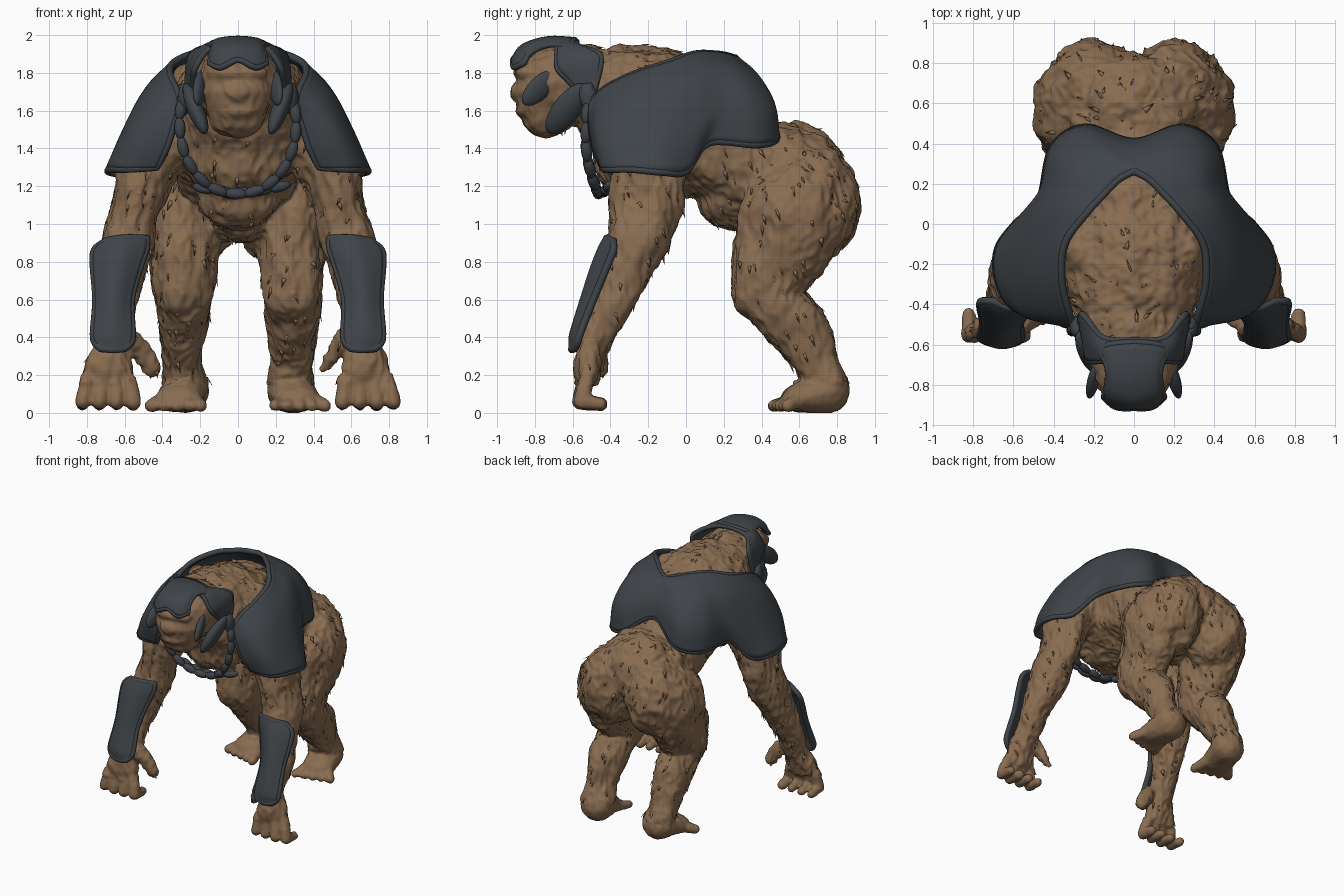
import bpy, bmesh, math, random
from mathutils import Vector, Matrix, Euler, noise

if "Cube" in bpy.data.objects:
    bpy.data.objects.remove(bpy.data.objects["Cube"])

random.seed(4)

def material(name, rgb):
    m = bpy.data.materials.new(name)
    m.diffuse_color = (*rgb, 1)
    m.use_nodes = True
    m.node_tree.nodes["Principled BSDF"].inputs["Base Color"].default_value = m.diffuse_color
    return m

FUR = material("brown_fur", (0.25, 0.15, 0.081))
ARMOUR = material("slate_armour", (0.05, 0.058, 0.066))

def finish(name, bm, mat, smooth=True):
    bmesh.ops.recalc_face_normals(bm, faces=bm.faces)
    me = bpy.data.meshes.new(name)
    bm.to_mesh(me)
    bm.free()
    me.materials.append(mat)
    for p in me.polygons:
        p.use_smooth = smooth
    ob = bpy.data.objects.new(name, me)
    bpy.context.collection.objects.link(ob)
    return ob

def blob(bm, c, r, rot=(0, 0, 0), sub=2):
    m = Matrix.LocRotScale(Vector(c), Euler([math.radians(a) for a in rot]), Vector(r))
    bmesh.ops.create_icosphere(bm, subdivisions=sub, radius=1, matrix=m)

def chain(bm, pts, sides=(1, -1)):
    """Overlapping ellipsoids (x, y, z, rx, ry, rz) between the given stations."""
    for a, b in zip(pts, pts[1:]):
        a, b = [p if len(p) == 6 else (*p[:3], p[3], p[3], p[3]) for p in (a, b)]
        d = (Vector(a[:3]) - Vector(b[:3])).length
        n = max(1, math.ceil(d / (0.3 * min(a[3:] + b[3:]))))
        for i in range(n + 1):
            p = [u + (v - u) * i / n for u, v in zip(a, b)]
            for s in sides:
                blob(bm, (s * p[0], p[1], p[2]), p[3:])

# ---- furry body: ellipsoid chains fused into one skin ----
bm = bmesh.new()
# torso, pelvis, belly, shoulder muscles
chain(bm, [(0, -.40, 1.65, .32, .19, .28), (0, -.2, 1.53, .40, .32, .39), (0, .08, 1.5, .36, .29, .37),
           (0, .32, 1.29, .34, .26, .26), (0, .58, 1.23, .36, .28, .31)], (1,))
blob(bm, (0, -.31, 1.41), (.31, .19, .27))
blob(bm, (0, .25, 1.14), (.23, .2, .17))
blob(bm, (0, .43, 1.05), (.2, .2, .15))
chain(bm, [(0, -.35, 1.7, .31, .22, .25), (0, -.12, 1.68, .33, .22, .25)], (1,))
chain(bm, [(.22, -.33, 1.69, .12, .14, .13), (.24, -.12, 1.72, .11, .16, .14)])
# head
chain(bm, [(0, -.48, 1.72, .26, .16, .22), (0, -.69, 1.75, .225, .21, .205)], (1,))
chain(bm, [(0, -.765, 1.70, .2, .155, .14), (0, -.73, 1.565, .15, .14, .11)], (1,))
blob(bm, (0, -.83, 1.8), (.17, .085, .06))
blob(bm, (0, -.9, 1.7), (.07, .035, .05))
blob(bm, (0, -.85, 1.6), (.1, .05, .04))
# leg
chain(bm, [(.2, .66, 1.11, .24, .265, .32), (.275, .58, 1.06, .235, .29, .28), (.29, .5, .85, .185, .26, .2),
           (.29, .41, .63, .16, .165, .15), (.29, .58, .47, .14, .175, .14),
           (.295, .68, .28, .11, .115, .1), (.28, .755, .12, .13, .115, .125), (.31, .6, .075, .13, .1, .075)])
for i in range(5):
    chain(bm, [(.23 + .042 * i, .6, .065, .045), (.195 + .066 * i, .465 + .018 * i, .038, .034)])
# arm
chain(bm, [(.35, -.2, 1.49, .19, .2, .2), (.49, -.2, 1.29, .16, .2, .16), (.54, -.21, 1.1, .13, .195, .15),
           (.57, -.24, .95, .145, .17, .14), (.605, -.31, .78, .125, .14, .14), (.645, -.4, .57, .105, .105, .1),
           (.665, -.49, .36, .085, .08, .1), (.68, -.52, .23, .135, .07, .1)])
for i in range(4):
    x, y = .575 + .072 * i, -.56 + .012 * abs(i - 1.5)
    chain(bm, [(x, -.535, .17, .045), (x + .017 * i - .02, y - .01, .06, .041), (x + .017 * i - .02, -.45, .045, .035)])
chain(bm, [(.57, -.5, .38, .06), (.515, -.47, .33, .05), (.455, -.45, .235, .035)])
raw = finish("raw_body", bm, FUR)
mod = raw.modifiers.new("fuse", 'REMESH')
mod.mode = 'VOXEL'
mod.voxel_size = .0125
mod = raw.modifiers.new("soften", 'SMOOTH')
mod.iterations = 5
dg = bpy.context.evaluated_depsgraph_get()
skin = bpy.data.meshes.new_from_object(raw.evaluated_get(dg))
bpy.data.objects.remove(raw)
bm = bmesh.new()
bm.from_mesh(skin)
bm.normal_update()
# matted relief, stretched along the fall of the fur
moves = []
for v in bm.verts:
    p = v.co
    k = .3 if p.z < .15 else .6 if p.y < -.7 else 1
    h = noise.noise(Vector((p.x * 8, p.y * 8, p.z * 5)))
    f = 1 - abs(noise.noise(Vector((p.x * 20, p.y * 20, p.z * 10)))) * 2
    moves.append(v.normal * k * (.024 * h + .011 * f - .004))
for v, d in zip(bm.verts, moves):
    v.co += d
    v.co.z = max(v.co.z, 0)
bm.normal_update()
# small flat hanging tufts
spots = [(f.calc_center_median(), f.normal.copy()) for f in random.sample(list(bm.faces), 700)]
for p, n in spots:
    if p.z < .16 or p.y < -.68:
        continue
    flow = Vector((random.uniform(-.4, .4), .35, -1))
    flow -= n * flow.dot(n)
    if flow.length < .3:
        continue
    flow.normalize()
    side = n.cross(flow) * random.uniform(.008, .02)
    tip = p + flow * random.uniform(.03, .07) + n * .005
    a, b, c, t = [bm.verts.new(q) for q in (p + side - n * .006, p - side - n * .006, p + n * .004, tip)]
    for tri in ((a, c, t), (c, b, t), (b, a, t), (a, b, c)):
        bm.faces.new(tri)
finish("furry_body", bm, FUR)

# ---- armour shells: lofted grids with a thickness and a rolled rim ----
def catmull(pts, n):
    out = []
    ext = [pts[0] * 2 - pts[1]] + pts + [pts[-1] * 2 - pts[-2]]
    for i in range(1, len(ext) - 2):
        a, b, c, d = ext[i - 1:i + 3]
        for k in range(n):
            t = k / n
            out.append(.5 * (2 * b + (c - a) * t + (2 * a - 5 * b + 4 * c - d) * t * t
                             + (3 * b - a - 3 * c + d) * t ** 3))
    return out + [pts[-1]]

def shell(name, rows, thick=.035, n=6, join=True, side=1):
    rows = [[Vector((p[0] * side, p[1], p[2])) for p in r] for r in rows]
    if join:   # the last row lies on the centre line
        rows += [[Vector((-p.x, p.y, p.z)) for p in r] for r in rows[-2::-1]]
    rows = [catmull(r, n) for r in rows]
    g = [list(c) for c in zip(*[catmull(list(c), n) for c in zip(*rows)])]
    bm = bmesh.new()
    vs = [[bm.verts.new(p) for p in r] for r in g]
    for r, s in zip(vs, vs[1:]):
        for i in range(len(r) - 1):
            bm.faces.new((r[i], r[i + 1], s[i + 1], s[i]))
    ob = finish(name, bm, ARMOUR)
    m = ob.modifiers.new("thickness", 'SOLIDIFY')
    m.thickness, m.offset = thick, 0
    rim = g[0] + [r[-1] for r in g[1:]] + g[-1][-2::-1] + [r[0] for r in g[-2:0:-1]]
    cu = bpy.data.curves.new(name + "_rim", 'CURVE')
    cu.dimensions = '3D'
    cu.bevel_depth, cu.bevel_resolution = thick * .57, 2
    sp = cu.splines.new('POLY')
    sp.points.add(len(rim) - 1)
    for q, p in zip(sp.points, rim):
        q.co = (*p, 1)
    sp.use_cyclic_u = True
    cu.materials.append(ARMOUR)
    bpy.context.collection.objects.link(bpy.data.objects.new(name + "_rim", cu))

# shoulder cape: stations from the chest edge round the shoulder to the spine, neck to hem
shell("shoulder_cape", [
    [(.30, -.51, 1.64), (.34, -.50, 1.52), (.38, -.48, 1.40), (.43, -.44, 1.30)],
    [(.33, -.42, 1.72), (.44, -.45, 1.60), (.53, -.45, 1.45), (.59, -.42, 1.29)],
    [(.36, -.28, 1.79), (.49, -.30, 1.66), (.59, -.32, 1.47), (.675, -.29, 1.29)],
    [(.345, -.10, 1.85), (.485, -.11, 1.70), (.59, -.13, 1.50), (.68, -.13, 1.275)],
    [(.24, .05, 1.90), (.42, .06, 1.77), (.53, .04, 1.52), (.59, 0, 1.28)],
    [(.14, .16, 1.90), (.34, .18, 1.81), (.44, .18, 1.62), (.47, .12, 1.43)],
    [(.08, .22, 1.89), (.29, .29, 1.80), (.39, .35, 1.62), (.405, .38, 1.42)],
    [(.03, .25, 1.88), (.17, .36, 1.79), (.25, .455, 1.63), (.24, .48, 1.46)],
    [(0, .26, 1.88), (0, .32, 1.82), (0, .38, 1.73), (0, .41, 1.61)]])

# brow plate
shell("brow_plate", [
    [(.15, -.86, 1.85), (.135, -.82, 1.91), (.13, -.72, 1.95), (.17, -.62, 1.935)],
    [(.09, -.91, 1.83), (.10, -.85, 1.925), (.095, -.73, 1.97), (.11, -.60, 1.965)],
    [(0, -.915, 1.87), (0, -.86, 1.94), (0, -.73, 1.98), (0, -.59, 1.975)]], .03, 4)

# band over the head and behind the ears
shell("head_band", [
    [(.25, -.54, 1.68), (.26, -.51, 1.68), (.27, -.49, 1.69)],
    [(.235, -.63, 1.77), (.255, -.53, 1.82), (.26, -.45, 1.86)],
    [(.225, -.68, 1.83), (.23, -.57, 1.88), (.23, -.48, 1.91)],
    [(.15, -.68, 1.93), (.16, -.62, 1.945), (.15, -.57, 1.94)],
    [(0, -.68, 1.975), (0, -.63, 1.978), (0, -.58, 1.965)]], .03, 4)

# forearm guards
for s, w in ((1, "right"), (-1, "left")):
    shell(w + "_forearm_guard", [
        [(.485, -.385, .925), (.60, -.42, .925), (.70, -.385, .91)],
        [(.487, -.40, .87), (.62, -.45, .87), (.76, -.385, .86)],
        [(.52, -.43, .77), (.64, -.49, .77), (.765, -.42, .77)],
        [(.565, -.49, .60), (.66, -.545, .60), (.752, -.49, .60)],
        [(.56, -.56, .42), (.665, -.60, .42), (.765, -.56, .42)],
        [(.57, -.58, .37), (.66, -.605, .365), (.755, -.575, .37)],
        [(.60, -.595, .34), (.66, -.605, .335), (.725, -.59, .34)]], .035, 5, False, s)

# cheek, jaw and neck plates
bm = bmesh.new()
for s in (1, -1):
    blob(bm, (s * .2, -.775, 1.72), (.03, .062, .122), (-46, s * 8, s * 20), 3)
    blob(bm, (s * .225, -.63, 1.61), (.045, .075, .17), (-35, s * 22, 0), 3)
    blob(bm, (s * .285, -.51, 1.66), (.035, .05, .09), (20, 0, 0), 3)
finish("cheek_plates", bm, ARMOUR)

# chest chain: overlapping links along a hanging loop
def links(name, pts, r, step):
    pts = [Vector(p) for p in pts]
    path = catmull(pts + [Vector((-p.x, p.y, p.z)) for p in pts[-2::-1]], 40)
    bm = bmesh.new()
    last = path[0]
    for p in path[1:]:
        if (p - last).length >= step:
            q = (p - last).to_track_quat('Z', 'Y')
            m = Matrix.LocRotScale((p + last) / 2, q, Vector((r, r, step * .62)))
            bmesh.ops.create_uvsphere(bm, u_segments=10, v_segments=8, radius=1, matrix=m)
            last = p
    finish(name, bm, ARMOUR)

links("chest_chain", [(.28, -.51, 1.74), (.31, -.53, 1.54), (.28, -.525, 1.36), (.17, -.485, 1.21), (0, -.46, 1.155)], .03, .1)
links("chest_strap", [(.27, -.40, 1.21), (.17, -.42, 1.185), (0, -.44, 1.165)], .028, .1)
